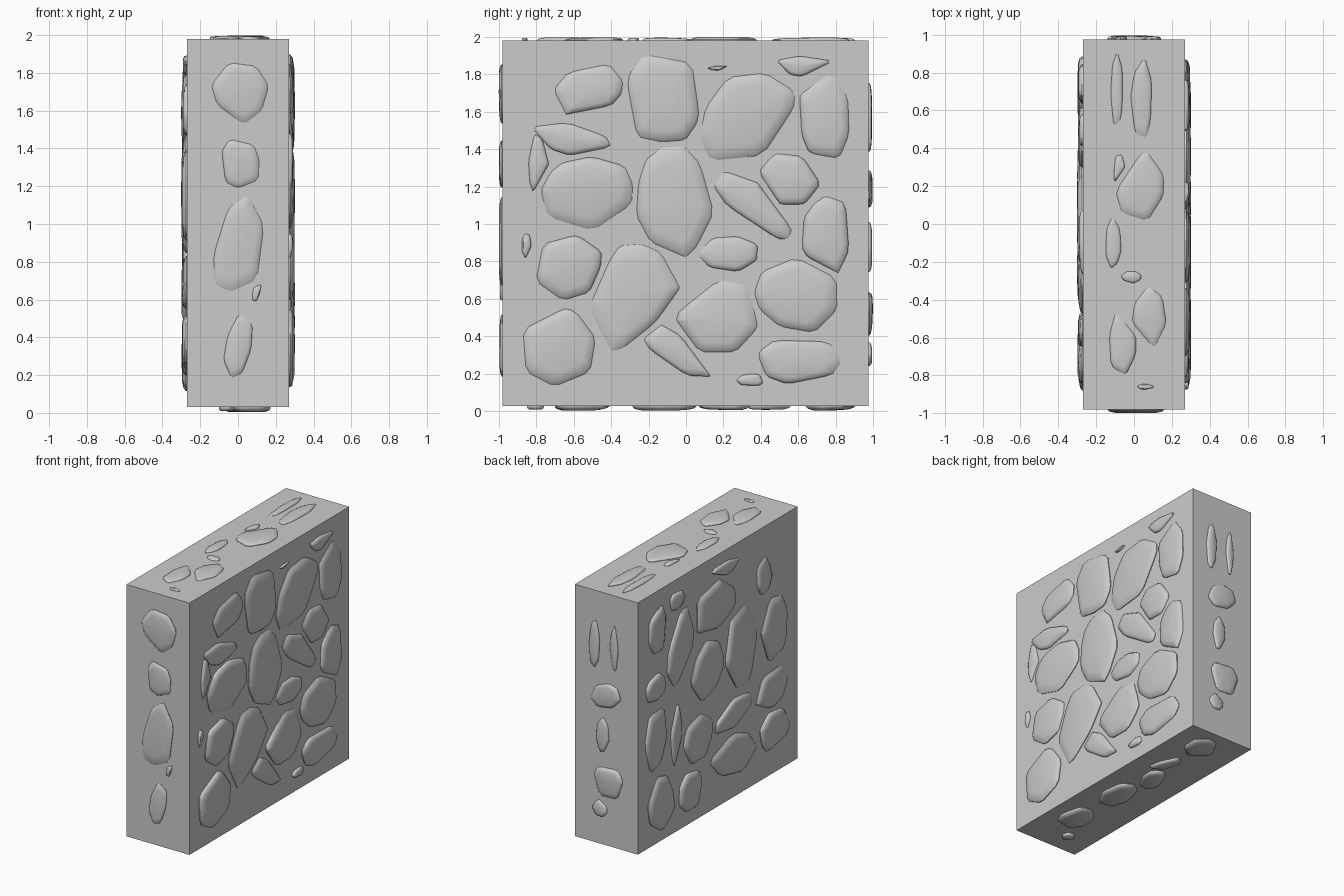
import bpy, bmesh, math, random
from mathutils import Vector

if "Cube" in bpy.data.objects:
    bpy.data.objects.remove(bpy.data.objects["Cube"])

random.seed(4)
X, Y, Z = Vector((1, 0, 0)), Vector((0, 1, 0)), Vector((0, 0, 1))
GAP = 0.03


def reach(s, dx, dy):
    """Radius of a stone's ellipse in a direction."""
    a = math.atan2(dy, dx) - math.radians(s[4])
    return 1 / math.hypot(math.cos(a) / s[2], math.sin(a) / s[3])


def clip(poly, n, limit):
    """Keep the part of a polygon where p.n <= limit."""
    out = []
    for i, p in enumerate(poly):
        q = poly[(i + 1) % len(poly)]
        dp, dq = p.dot(n) - limit, q.dot(n) - limit
        if dp <= 0:
            out.append(p)
        if dp * dq < 0:
            out.append(p.lerp(q, dp / (dp - dq)))
    return out


def outline(s, stones):
    """Irregular polygon, cut back where neighbours touch, corners eased."""
    t = math.radians(s[4])
    sides, start = random.choice((6, 7, 7)), random.random() * 6
    poly = []
    for i in range(sides):
        a = start + math.tau * (i + random.uniform(-.25, .25)) / sides
        r = random.uniform(1.0, 1.2)
        x, y = s[2] * r * math.cos(a), s[3] * r * math.sin(a)
        poly.append(Vector((x * math.cos(t) - y * math.sin(t),
                            x * math.sin(t) + y * math.cos(t))))
    for o in stones:
        if o is s:
            continue
        d = Vector((o[0] - s[0], o[1] - s[1]))
        ri, rj = reach(s, *d), reach(o, *d)
        if d.length < (ri + rj) * 1.25 + GAP:
            poly = clip(poly, d.normalized(), d.length * ri / (ri + rj) - GAP / 2)
    n = len(poly)
    return [poly[i].lerp(poly[(i + 1) % n], f) for i in range(n) for f in (.14, .86)]


def stone_face(name, u, v, origin, normal, height, stones):
    """All the domed stones set into one face of the block."""
    stones = [tuple(s) + (0,) * (5 - len(s)) for s in stones]
    bm = bmesh.new()
    for s in stones:
        pts = outline(s, stones)
        mid = sum(pts, Vector((0, 0))) / len(pts)
        h = height * min(1, .55 + 2.5 * min(s[2], s[3]))
        slope = Vector((random.uniform(-1, 1), random.uniform(-1, 1))) * .25
        rings = []
        for scale, lift in ((1, -.02), (1, .2 * h), (.93, .65 * h), (.72, .95 * h)):
            ring = []
            for p in pts:
                q = mid + (p - mid) * scale
                k = lift
                if lift > 0:
                    k = lift * (1 - max(0, (q - mid).dot(slope) / max(s[2], s[3]) * 1.5))
                ring.append(bm.verts.new(origin + u * (s[0] + q.x) + v * (s[1] + q.y) + normal * k))
            rings.append(ring)
        for r0, r1 in zip(rings, rings[1:]):
            for i in range(len(pts)):
                j = (i + 1) % len(pts)
                bm.faces.new((r0[i], r0[j], r1[j], r1[i]))
        top = bm.verts.new(origin + u * (s[0] + mid.x) + v * (s[1] + mid.y) + normal * h)
        for i in range(len(pts)):
            bm.faces.new((rings[-1][i], rings[-1][(i + 1) % len(pts)], top))
        bm.faces.new(rings[0])
    bmesh.ops.recalc_face_normals(bm, faces=bm.faces)
    me = bpy.data.meshes.new(name)
    bm.to_mesh(me)
    bm.free()
    ob = bpy.data.objects.new(name, me)
    bpy.context.collection.objects.link(ob)
    bpy.ops.object.select_all(action='DESELECT')
    ob.select_set(True)
    bpy.context.view_layer.objects.active = ob
    bpy.ops.object.shade_smooth_by_angle(angle=math.radians(40))


# Mortar block
bpy.ops.mesh.primitive_cube_add(size=1, location=(0, -.0025, 1.005))
block = bpy.context.object
block.name = "mortar_block"
block.scale = (.54, 1.955, 1.95)

# Stones: centre across, centre up, half width, half height, tilt in degrees
stone_face("right_stones", Y, Z, X * .27, X, .031, [
    (-.52, 1.71, .2, .12, 15), (-.12, 1.66, .2, .23), (.32, 1.57, .28, .2, 40),
    (.6, 1.84, .19, .05), (.74, 1.56, .13, .22), (-.6, 1.45, .2, .08, -15),
    (-.79, 1.3, .05, .16), (-.54, 1.16, .25, .19), (-.07, 1.13, .19, .29),
    (.37, 1.1, .25, .09, -40), (.56, 1.24, .15, .13, -20), (.75, .94, .13, .2),
    (-.85, .88, .025, .07), (-.61, .76, .17, .17), (-.29, .62, .28, .22, 60),
    (.23, .84, .15, .09), (.59, .63, .22, .19), (.17, .5, .2, .2),
    (-.67, .34, .19, .19, -30), (-.06, .33, .22, .08, -35), (.6, .27, .22, .11),
    (.35, .17, .08, .03), (.19, 1.83, .07, .012)])

stone_face("left_stones", Y, Z, X * -.27, -X, .031, [
    (.03, 1.6, .24, .18), (.5, 1.82, .08, .07), (-.08, 1.84, .17, .05),
    (-.56, 1.6, .08, .13), (.74, 1.68, .1, .18), (.46, 1.44, .31, .13, 115),
    (.13, 1.14, .18, .2), (-.29, 1.16, .18, .28), (-.7, 1.16, .15, .25),
    (.76, 1.24, .12, .1), (.76, .86, .12, .24), (.51, .77, .06, .24),
    (.24, .66, .17, .17), (-.2, .68, .22, .1, -10), (-.67, .7, .19, .14),
    (-.2, .36, .28, .14, 10), (-.68, .37, .18, .13), (.33, .29, .14, .15),
    (.7, .33, .15, .2)])

stone_face("front_stones", X, Z, Y * -.98, -Y, .022, [
    (.01, 1.7, .13, .15), (.01, 1.32, .1, .13), (0, .87, .12, .24, -8),
    (.1, .65, .02, .06, -15), (0, .35, .06, .16, -12)])

stone_face("back_stones", X, Z, Y * .975, Y, .026, [
    (.1, 1.57, .04, .18), (-.07, 1.57, .03, .17), (0, 1.18, .12, .09, -25),
    (.03, .88, .05, .13), (-.02, .53, .12, .13), (.05, .3, .06, .06)])

stone_face("top_stones", X, Y, Z * 1.98, Z, .022, [
    (-.09, .7, .03, .18), (.04, .66, .05, .2), (.04, .2, .12, .18),
    (-.08, .28, .03, .08), (-.11, -.1, .04, .12), (-.01, -.28, .05, .03),
    (.08, -.5, .08, .15), (-.06, -.62, .07, .16), (.06, -.86, .04, .015)])

stone_face("bottom_stones", X, Y, Z * .03, -Z, .032, [
    (.03, .77, .1, .12), (.07, .42, .05, .15, 15), (.0, .2, .07, .14, -15),
    (.05, -.12, .11, .16), (.06, -.56, .11, .15), (-.06, -.8, .04, .05)])
